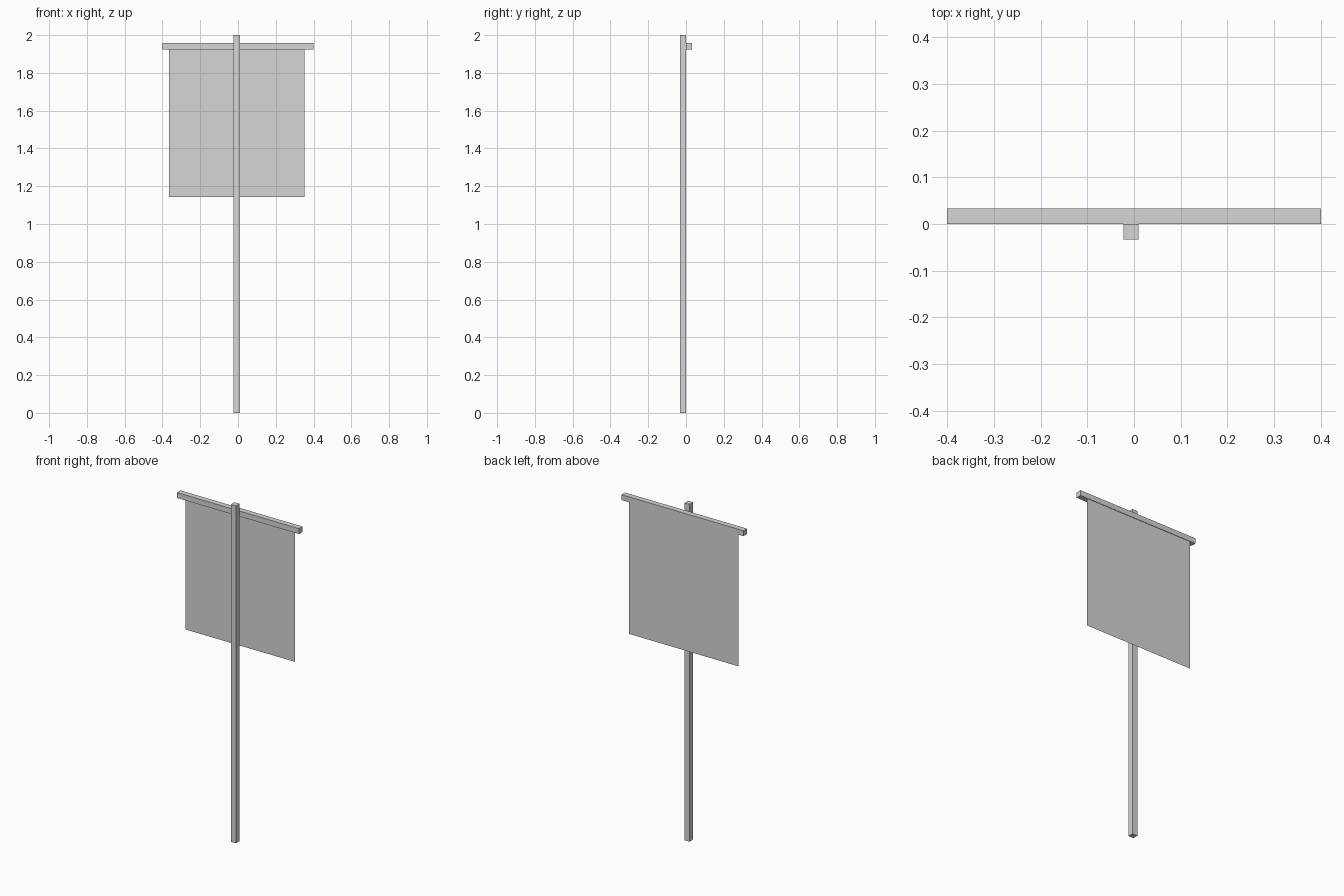
import bpy, bmesh

if "Cube" in bpy.data.objects:
    bpy.data.objects.remove(bpy.data.objects["Cube"])

grey = bpy.data.materials.new("light_grey")
grey.diffuse_color = (0.67, 0.67, 0.67, 1)
grey.use_nodes = True
grey.node_tree.nodes["Principled BSDF"].inputs["Base Color"].default_value = grey.diffuse_color


def add_object(name, bm):
    me = bpy.data.meshes.new(name)
    bm.to_mesh(me)
    bm.free()
    me.materials.append(grey)
    bpy.context.collection.objects.link(bpy.data.objects.new(name, me))


def box(name, lo, hi):
    # Box between two opposite corners
    bm = bmesh.new()
    bmesh.ops.create_cube(bm, size=1)
    for v in bm.verts:
        v.co = [(a + b) / 2 + c * (b - a) for a, b, c in zip(lo, hi, v.co)]
    add_object(name, bm)


# Upright pole, with the crossbar fixed behind it
box("pole", (-0.023, -0.033, 0), (0.01, 0, 2))
box("crossbar", (-0.4, 0, 1.925), (0.4, 0.033, 1.957))

# Single-sheet cloth hanging under the crossbar
bm = bmesh.new()
corners = [(0.353, 1.143), (-0.364, 1.143), (-0.364, 1.926), (0.353, 1.926)]
bm.faces.new([bm.verts.new((x, 0.03, z)) for x, z in corners])
add_object("banner_cloth", bm)
